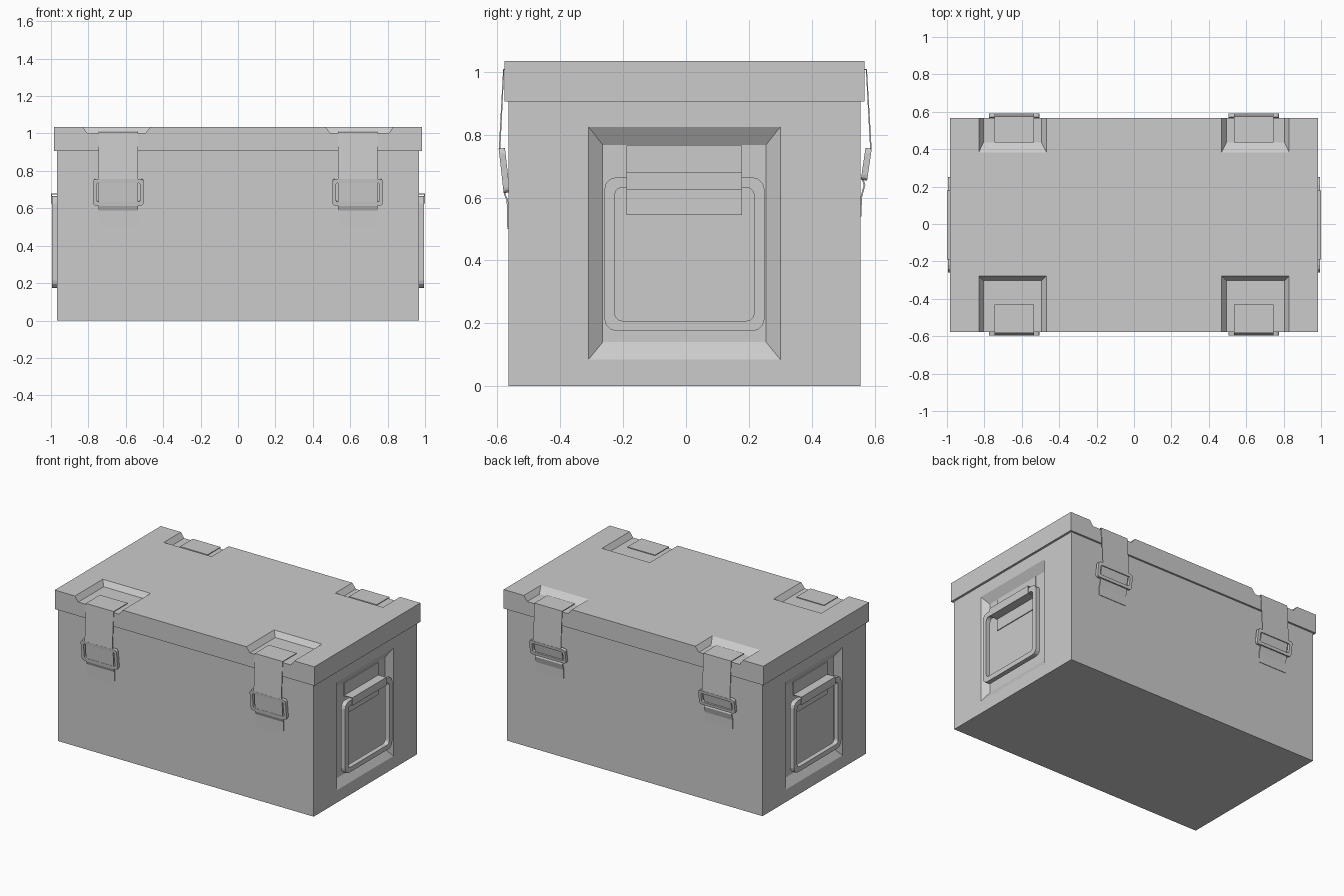
import bpy, bmesh, math
from mathutils import Vector

if "Cube" in bpy.data.objects:
    bpy.data.objects.remove(bpy.data.objects["Cube"])

FRONT, BACK = -0.564, 0.555      # body faces in y
SIDE = 0.968                     # body half width


def finish(bm, name, hide=False):
    bmesh.ops.recalc_face_normals(bm, faces=bm.faces)
    me = bpy.data.meshes.new(name)
    bm.to_mesh(me)
    bm.free()
    ob = bpy.data.objects.new(name, me)
    bpy.context.collection.objects.link(ob)
    ob.hide_render = hide
    ob.hide_viewport = False
    return ob


def loft(name, rects, place=lambda a, b, c: (a, b, c), hide=False):
    """Stack of rectangles (a0, a1, b0, b1, height), closed at both ends."""
    bm = bmesh.new()
    loops = [[bm.verts.new(place(a, b, h)) for a, b in
              ((a0, b0), (a1, b0), (a1, b1), (a0, b1))]
             for a0, a1, b0, b1, h in rects]
    for lo, hi in zip(loops, loops[1:]):
        for i in range(4):
            bm.faces.new((lo[i], lo[i - 1], hi[i - 1], hi[i]))
    bm.faces.new(loops[0])
    bm.faces.new(loops[-1])
    return finish(bm, name, hide)


def rounded(w, h, r, seg=3):
    pts = []
    for k, (sx, sy) in enumerate(((1, 1), (-1, 1), (-1, -1), (1, -1))):
        for i in range(seg + 1):
            a = math.pi / 2 * (k + i / seg)
            pts.append((sx * (w / 2 - r) + r * math.cos(a),
                        sy * (h / 2 - r) + r * math.sin(a)))
    return pts


def ring(name, w, h, bar, depth, r, centre, u, v):
    """Rounded rectangular ring lying in the plane of u and v."""
    u, v = Vector(u).normalized(), Vector(v).normalized()
    n, c = u.cross(v), Vector(centre)
    outer, inner = rounded(w, h, r), rounded(w - 2 * bar, h - 2 * bar, r * 0.6)
    bm = bmesh.new()
    loops = [[bm.verts.new(c + u * p + v * q + n * d) for p, q in pts]
             for pts, d in ((outer, -depth / 2), (outer, depth / 2),
                            (inner, depth / 2), (inner, -depth / 2))]
    for j in range(4):
        A, B = loops[j], loops[(j + 1) % 4]
        for i in range(len(A)):
            bm.faces.new((A[i - 1], A[i], B[i], B[i - 1]))
    return finish(bm, name)


def strip(name, x0, x1, profile, thickness, place):
    """Bent sheet: open profile swept across a width."""
    bm = bmesh.new()
    rows = [[bm.verts.new(place(x, p, q)) for x in (x0, x1)] for p, q in profile]
    for a, b in zip(rows, rows[1:]):
        bm.faces.new((a[0], a[1], b[1], b[0]))
    ob = finish(bm, name)
    mod = ob.modifiers.new("thickness", 'SOLIDIFY')
    mod.thickness, mod.offset = thickness, 0
    return ob


def cut(ob, cutter):
    bpy.context.view_layer.objects.active = ob
    mod = ob.modifiers.new("cut", 'BOOLEAN')
    mod.operation, mod.solver, mod.object = 'DIFFERENCE', 'EXACT', cutter
    bpy.ops.object.modifier_apply(modifier=mod.name)
    bpy.data.objects.remove(cutter)


# Box body and lid
body = loft("box_body", [(-SIDE, SIDE, FRONT, BACK, 0), (-SIDE, SIDE, FRONT, BACK, 0.92)])
lid = loft("lid", [(-0.983, 0.983, -0.578, 0.568, 0.905), (-0.983, 0.983, -0.578, 0.568, 1.035)])

for s, side in ((-1, "left"), (1, "right")):
    # Sloped recess in the end panel
    place = lambda a, b, h, s=s: (s * h, a, b)
    cut(body, loft("recess_cutter", [(-0.265, 0.255, 0.14, 0.768, SIDE - 0.035),
                                     (-0.31, 0.30, 0.085, 0.825, SIDE),
                                     (-0.31, 0.30, 0.085, 0.825, SIDE + 0.1)], place, True))
    # Carry handle and the bent plate that holds it
    ring(f"{side}_handle", 0.51, 0.49, 0.033, 0.032, 0.04,
         (s * 0.978, -0.005, 0.42), (0, s, 0), (0, 0, 1))
    strip(f"{side}_handle_bracket", -0.19, 0.178,
          [(0.936, 0.765), (0.936, 0.677), (0.997, 0.677),
           (0.997, 0.627), (0.936, 0.627), (0.936, 0.545)], 0.006,
          lambda x, p, q, s=s: (s * p, x, q))

    for f, end in ((-1, "front"), (1, "back")):
        front = f < 0
        place = lambda x, p, q, s=s, f=f: (s * x, f * p, q)
        # Lid pocket, open to the lid edge
        y_top, y_low = (0.277, 0.303) if front else (0.383, 0.436)
        cut(lid, loft("pocket_cutter", [(0.495, 0.805, y_low, 0.7, 1.0),
                                        (0.468, 0.83, y_top, 0.7, 1.035),
                                        (0.468, 0.83, y_top, 0.7, 1.1)], place, True))
        # Strap from the pocket, over the edge and through the buckle
        if front:
            path = [(0.43, 1.007), (0.58, 1.007), (0.593, 0.755), (0.585, 0.735),
                    (0.577, 0.612), (0.568, 0.59), (0.566, 0.50)]
            z0, z1, y0, y1 = 0.615, 0.757, 0.570, 0.586
        else:
            path = [(0.436, 1.007), (0.574, 1.007), (0.588, 0.757), (0.577, 0.735),
                    (0.563, 0.655), (0.568, 0.64), (0.557, 0.60), (0.556, 0.54)]
            z0, z1, y0, y1 = 0.655, 0.757, 0.566, 0.581
        strip(f"{end}_{side}_strap", 0.535, 0.745, path, 0.005, place)
        # Tilted buckle frame
        ring(f"{end}_{side}_buckle", 0.272, z1 - z0, 0.02, 0.02, 0.016,
             (s * 0.64, f * (y0 + y1) / 2, (z0 + z1) / 2),
             (1, 0, 0), (0, f * (y1 - y0), z1 - z0))
